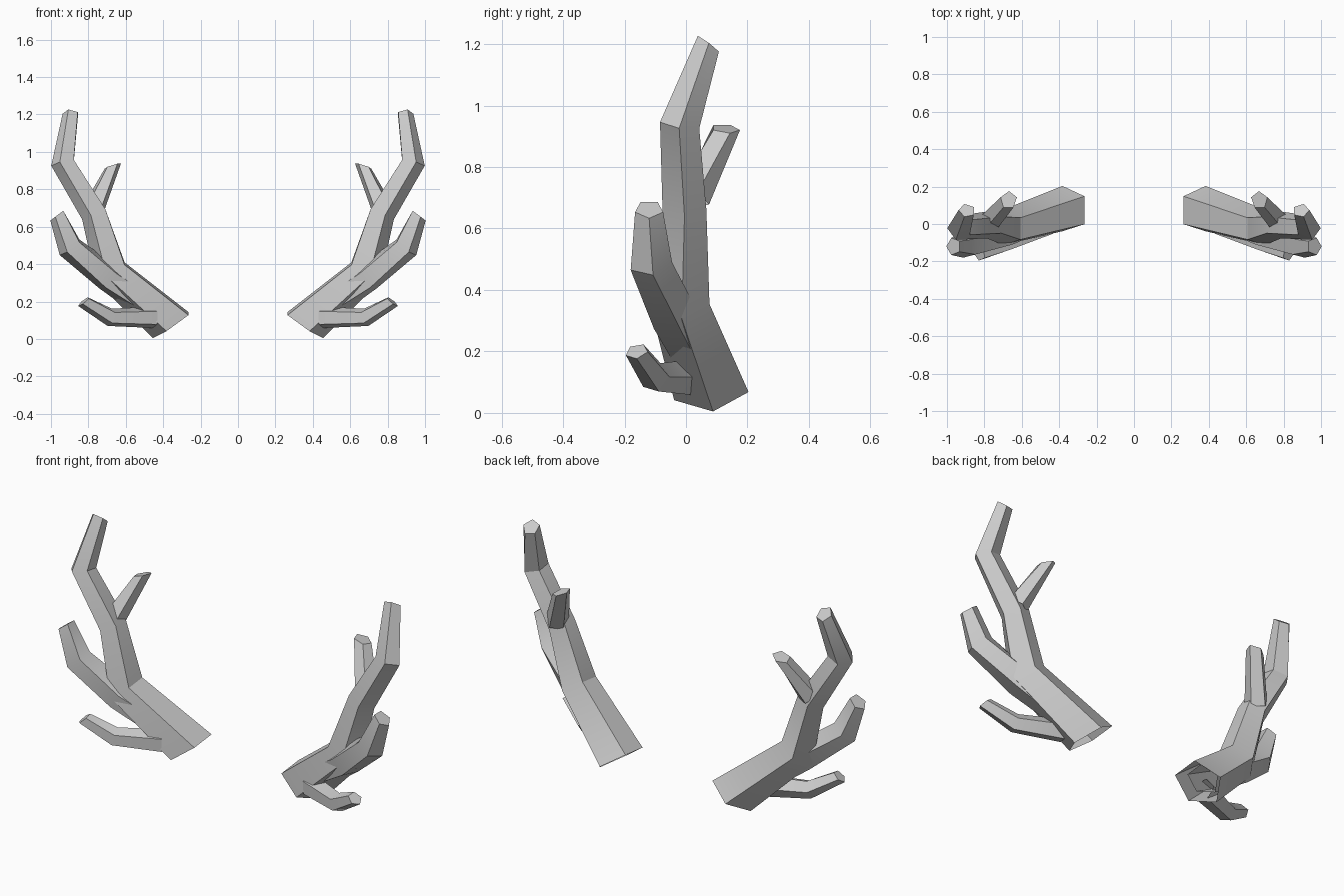
import bpy, bmesh, math
from mathutils import Vector

old = bpy.data.objects.get("Cube")
if old:
    bpy.data.objects.remove(old, do_unlink=True)

# Single antler colour
GREY = (0.6, 0.6, 0.6, 1)
mat = bpy.data.materials.new("antler_grey")
mat.use_nodes = True
mat.diffuse_color = GREY
mat.node_tree.nodes["Principled BSDF"].inputs["Base Color"].default_value = GREY

SIDES = 5


def tine(name, path, hint, start_cut=None, end_cut=None):
    """Five-sided tapering tube along path [(centre, radius)], open at the root."""
    pts = [Vector(p) for p, r in path]
    bm = bmesh.new()
    rings = []
    for i, (p, r) in enumerate(path):
        # Ring plane: bisects the bend, unless an end is cut at a slant
        before = (pts[i] - pts[i - 1]).normalized() if i else Vector()
        after = (pts[i + 1] - pts[i]).normalized() if i < len(pts) - 1 else Vector()
        normal = before + after
        if i == 0 and start_cut:
            normal = Vector(start_cut)
        if i == len(pts) - 1 and end_cut:
            normal = Vector(end_cut)
        normal.normalize()
        h = Vector(hint)
        u = (h - normal * h.dot(normal)).normalized()
        v = normal.cross(u)
        ring = []
        for k in range(SIDES):
            a = math.tau * k / SIDES
            ring.append(bm.verts.new(pts[i] + r * (u * math.cos(a) + v * math.sin(a))))
        rings.append(ring)
    for low, high in zip(rings, rings[1:]):
        for k in range(SIDES):
            n = (k + 1) % SIDES
            bm.faces.new((low[k], low[n], high[n], high[k]))
    bm.faces.new(rings[-1])

    # Left part, then its mirror on the right
    for side, sign in (("left", 1), ("right", -1)):
        if sign < 0:
            for vert in bm.verts:
                vert.co.x *= -1
            bmesh.ops.reverse_faces(bm, faces=bm.faces[:])
        mesh = bpy.data.meshes.new(f"{side}_{name}")
        bm.to_mesh(mesh)
        mesh.materials.append(mat)
        obj = bpy.data.objects.new(mesh.name, mesh)
        bpy.context.collection.objects.link(obj)
        bpy.ops.object.select_all(action="DESELECT")
        obj.select_set(True)
        bpy.context.view_layer.objects.active = obj
        bpy.ops.object.shade_smooth_by_angle(angle=math.radians(30))
    bm.free()


# Main beam rising from the root to the highest tip
tine("main_beam", [((0.35, 0.08, 0.077), 0.128), ((0.675, -0.02, 0.36), 0.1),
                   ((0.765, -0.005, 0.67), 0.075), ((0.932, -0.02, 0.94), 0.068),
                   ((0.893, 0.072, 1.2), 0.045)],
     (1, 0, 0), start_cut=(0.57, -0.09, 0.82), end_cut=(-0.1, 0.6, 0.8))

# Outer branch leaving the beam at the fork
tine("outer_branch", [((0.37, 0.09, 0.1), 0.085), ((0.69, -0.045, 0.325), 0.08),
                      ((0.895, -0.115, 0.49), 0.072), ((0.965, -0.12, 0.662), 0.048)],
     (1, 0, 0), start_cut=(0.57, -0.09, 0.82), end_cut=(0.6, 0, 0.8))

# Low front tine
tine("brow_tine", [((0.45, -0.005, 0.115), 0.06), ((0.68, -0.1, 0.115), 0.05),
                   ((0.825, -0.16, 0.2), 0.038)],
     (0, 0.3, 1), end_cut=(0.6, -0.2, 0.75))

# Short back tine
tine("back_tine", [((0.77, 0.02, 0.7), 0.06), ((0.67, 0.128, 0.925), 0.048)],
     (0, 1, 0), end_cut=(0.3, 0.1, 0.95))
